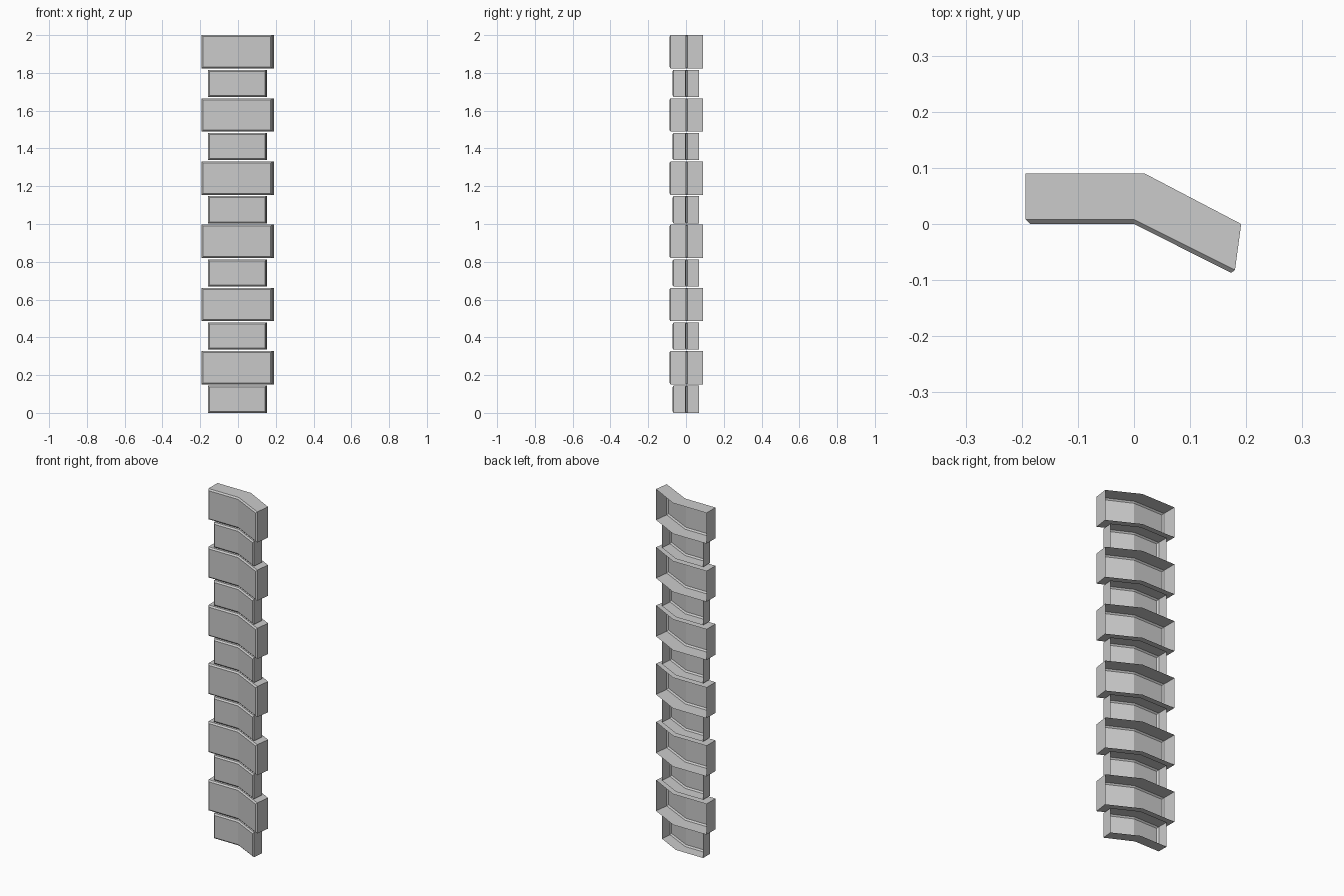
import bpy

if "Cube" in bpy.data.objects:
    bpy.data.objects.remove(bpy.data.objects["Cube"])

# Plan outlines (left, fold, right) at three depths: face, chamfer edge, open back
WIDE = [[(-0.185, 0), (0, 0), (0.173, -0.087)],
        [(-0.193, 0.008), (0, 0.008), (0.18, -0.082)],
        [(-0.193, 0.09), (0.019, 0.09), (0.191, 0)]]
NARROW = [[(-0.150, 0), (0, 0), (0.142, -0.071)],
          [(-0.158, 0.008), (0, 0.008), (0.148, -0.066)],
          [(-0.158, 0.07), (0.015, 0.07), (0.154, -0.002)]]
CHAMFER = 0.008


def quoin(name, outline, z0, z1):
    """Folded corner block: chamfered face, top, bottom and ends, open back."""
    verts, faces = [], []
    for level, pts in enumerate(outline):
        inset = CHAMFER if level == 0 else 0
        verts += [(x, y, z0 + inset) for x, y in pts]
        verts += [(x, y, z1 - inset) for x, y in reversed(pts)]
    # front face, one panel on each side of the fold
    faces += [(0, 1, 4, 5), (1, 2, 3, 4)]
    # chamfer and return walls
    for r in (0, 6):
        for i in range(6):
            j = (i + 1) % 6
            faces.append((r + j, r + i, r + 6 + i, r + 6 + j))
    mesh = bpy.data.meshes.new(name)
    mesh.from_pydata(verts, [], faces)
    mesh.update()
    bpy.context.collection.objects.link(bpy.data.objects.new(name, mesh))


# Stack of alternating narrow and wide blocks
GAP, SMALL = 0.007, 0.144
PITCH = (2 + GAP) / 6
for k in range(6):
    z = k * PITCH
    quoin(f"narrow_block_{k + 1}", NARROW, z, z + SMALL)
    quoin(f"wide_block_{k + 1}", WIDE, z + SMALL + GAP, z + PITCH - GAP)
